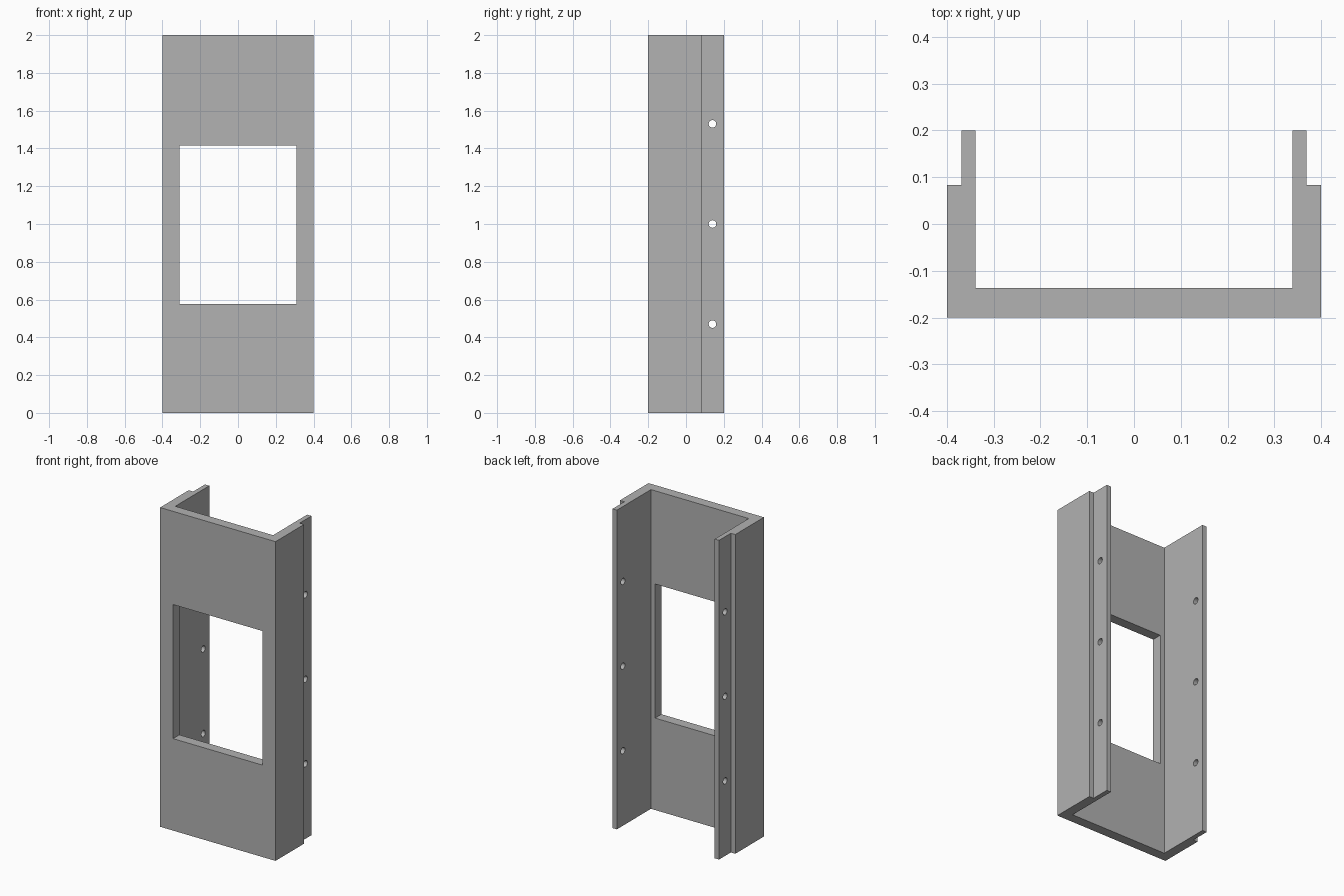
import bpy, bmesh, math
from mathutils import Matrix

if "Cube" in bpy.data.objects:
    bpy.data.objects.remove(bpy.data.objects["Cube"], do_unlink=True)

HEIGHT = 2.0
WINDOW = (0.62, 0.84)              # width, height
HOLE_R, HOLE_Y = 0.02, 0.14
HOLE_Z = (0.47, 1.0, 1.53)

# Single grey material
grey = bpy.data.materials.new("light grey")
grey.use_nodes = True
colour = (0.445, 0.445, 0.445, 1)
grey.diffuse_color = colour
grey.node_tree.nodes["Principled BSDF"].inputs["Base Color"].default_value = colour


def make_object(name, bm):
    bmesh.ops.recalc_face_normals(bm, faces=bm.faces)
    mesh = bpy.data.meshes.new(name)
    bm.to_mesh(mesh)
    bm.free()
    mesh.materials.append(grey)
    obj = bpy.data.objects.new(name, mesh)
    bpy.context.collection.objects.link(obj)
    return obj


# Channel: mirrored U profile with stepped rear flanges, extruded upwards
half = [(0.40, -0.20), (0.40, 0.083), (0.369, 0.083),
        (0.369, 0.20), (0.339, 0.20), (0.339, -0.137)]
profile = half + [(-x, y) for x, y in reversed(half)]
bm = bmesh.new()
base = bm.faces.new([bm.verts.new((x, y, 0)) for x, y in profile])
top = bmesh.ops.extrude_face_region(bm, geom=[base])["geom"]
bmesh.ops.translate(bm, vec=(0, 0, HEIGHT),
                    verts=[v for v in top if isinstance(v, bmesh.types.BMVert)])
channel = make_object("channel_frame", bm)

# Cutters: front window block and screw hole rods through both flanges
bm = bmesh.new()
bmesh.ops.create_cube(bm, size=1, matrix=Matrix.Translation((0, -0.17, 0.996))
                      @ Matrix.Diagonal((WINDOW[0], 0.2, WINDOW[1], 1)))
for z in HOLE_Z:
    bmesh.ops.create_cone(bm, cap_ends=True, segments=24, radius1=HOLE_R,
                          radius2=HOLE_R, depth=1.0,
                          matrix=Matrix.Translation((0, HOLE_Y, z))
                          @ Matrix.Rotation(math.pi / 2, 4, 'Y'))
cutter = make_object("opening_cutter", bm)
cutter.hide_render = True

# Cut the openings, then discard the helper
cut = channel.modifiers.new("openings", 'BOOLEAN')
cut.operation = 'DIFFERENCE'
cut.solver = 'EXACT'
cut.object = cutter
bpy.ops.object.select_all(action='DESELECT')
channel.select_set(True)
bpy.context.view_layer.objects.active = channel
bpy.ops.object.modifier_apply(modifier=cut.name)
bpy.data.objects.remove(cutter, do_unlink=True)
bpy.ops.object.shade_smooth_by_angle(angle=math.radians(30))
